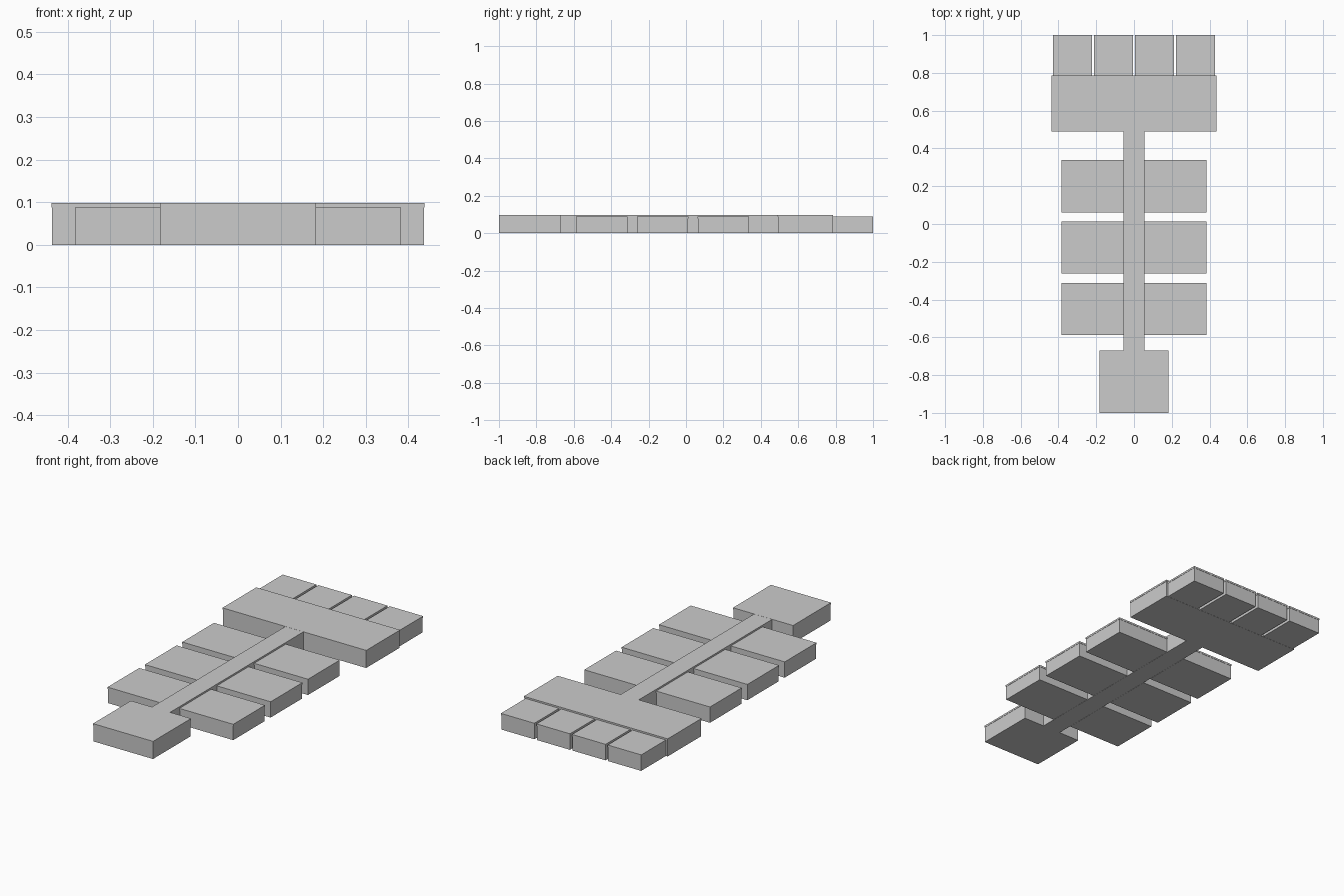
import bpy

if "Cube" in bpy.data.objects:
    bpy.data.objects.remove(bpy.data.objects["Cube"])


def box(name, x0, x1, y0, y1, z0, z1):
    bpy.ops.mesh.primitive_cube_add(size=1, location=((x0 + x1) / 2, (y0 + y1) / 2, (z0 + z1) / 2))
    ob = bpy.context.object
    ob.name = name
    ob.scale = (x1 - x0, y1 - y0, z1 - z0)
    bpy.ops.object.transform_apply(location=False, rotation=False, scale=True)
    return ob


def building(name, x0, x1, y0, y1, h):
    # walls with a very slightly overhanging roof slab
    e = 0.0015
    box(name + "_walls", x0 + e, x1 - e, y0 + e, y1 - e, 0, h - 0.004)
    box(name + "_roof", x0, x1, y0, y1, h - 0.01, h)


HIGH, LOW = 0.098, 0.088

# entrance block, rear hall and connecting corridor
building("entrance_block", -0.183, 0.183, -1.0, -0.67, HIGH)
building("rear_hall", -0.438, 0.438, 0.49, 0.785, HIGH)
box("corridor", -0.055, 0.055, -0.672, 0.492, 0, HIGH - 0.0005)

# three pairs of side wings
for i, y in enumerate((-0.45, -0.125, 0.2)):
    for side, s in (("left", -1), ("right", 1)):
        x0, x1 = sorted((s * 0.0545, s * 0.383))
        building(f"wing_{side}_{i + 1}", x0, x1, y - 0.138, y + 0.138, LOW)

# four rear rooms separated by narrow gaps
for i in range(4):
    cx = (i - 1.5) * 0.217
    building(f"rear_room_{i + 1}", cx - 0.102, cx + 0.102, 0.783, 1.0, LOW + 0.001)
